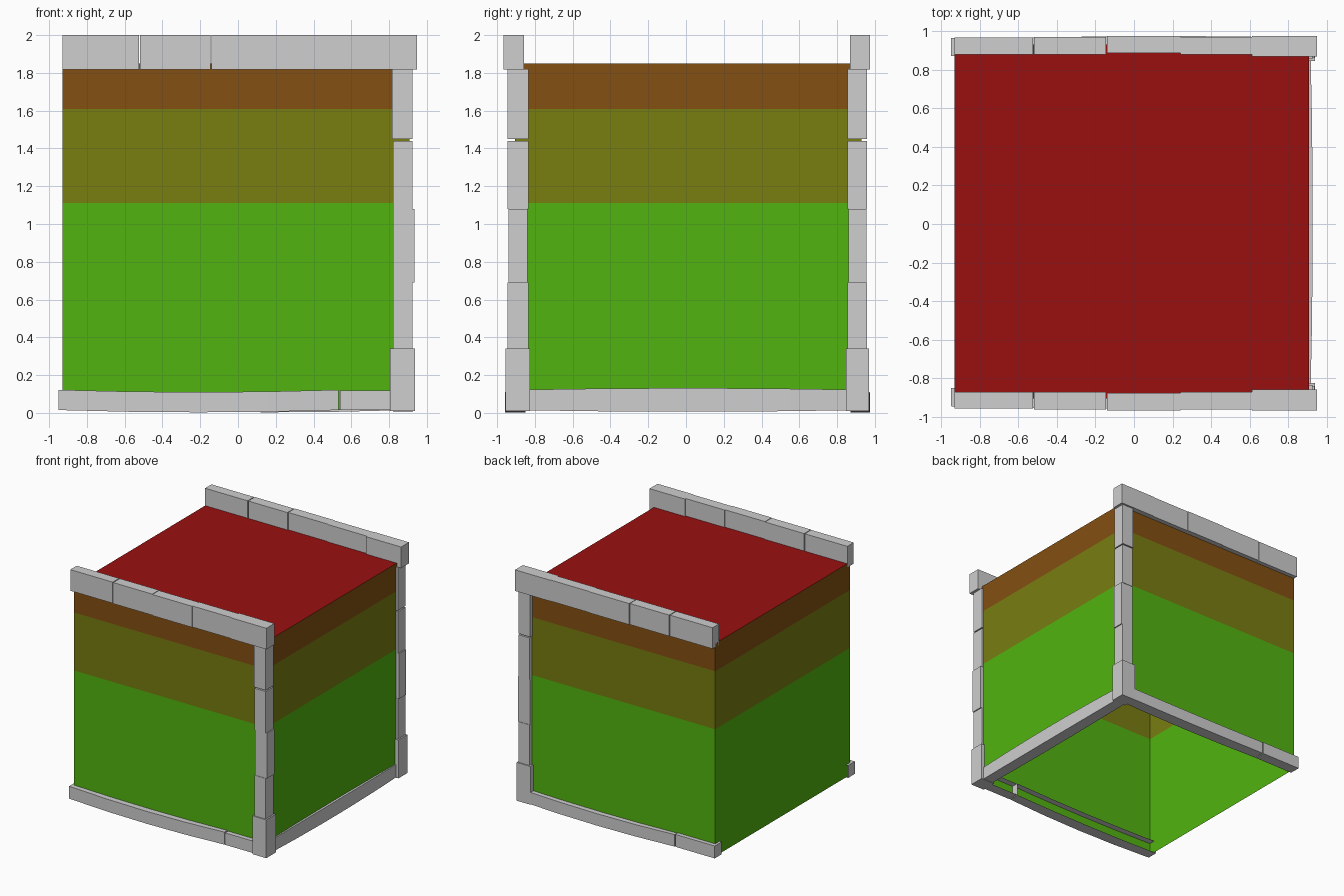
import bpy, bmesh

old = bpy.data.objects.get("Cube")
if old:
    bpy.data.objects.remove(old, do_unlink=True)


def material(name, rgb):
    m = bpy.data.materials.new(name)
    m.use_nodes = True
    m.diffuse_color = (*rgb, 1)
    bsdf = next(n for n in m.node_tree.nodes if n.type == 'BSDF_PRINCIPLED')
    bsdf.inputs["Base Color"].default_value = (*rgb, 1)
    return m


GREEN = material("grass green", (0.084, 0.456, 0.005))
OLIVE = material("olive", (0.188, 0.205, 0.005))
BROWN = material("earth brown", (0.23, 0.08, 0.006))
RED = material("deep red", (0.319, 0.005, 0.005))
STONE = material("stone grey", (0.62, 0.62, 0.62))


def finish(bm, name, mats):
    me = bpy.data.meshes.new(name)
    bm.to_mesh(me)
    bm.free()
    for m in mats:
        me.materials.append(m)
    ob = bpy.data.objects.new(name, me)
    bpy.context.collection.objects.link(ob)
    return ob


def loft(name, rings, mats, cap_start=True, cap_end=True, skip=()):
    """Join four-point rings with quads; skip lists sides left open."""
    bm = bmesh.new()
    vs = [[bm.verts.new(p) for p in r] for r in rings]
    for i, (a, b) in enumerate(zip(vs, vs[1:])):
        for k in range(4):
            if k not in skip:
                n = (k + 1) % 4
                f = bm.faces.new((a[k], a[n], b[n], b[k]))
                f.material_index = min(i, len(mats) - 1)
    if cap_start:
        bm.faces.new(vs[0][::-1])
    if cap_end:
        f = bm.faces.new(vs[-1])
        f.material_index = len(mats) - 1
    bmesh.ops.recalc_face_normals(bm, faces=bm.faces)
    return finish(bm, name, mats)


def rect(x0, x1, y0, y1, z):
    return [(x0, y0, z), (x1, y0, z), (x1, y1, z), (x0, y1, z)]


def block(name, x0, x1, y0, y1, z0, z1):
    loft(name, [rect(x0, x1, y0, y1, z) for z in (z0, z1)], [STONE])


# Main shell: colour bands up the walls, red roof, open underneath
loft("ground_block",
     [rect(-0.93, 0.907, -0.905, 0.93, z) for z in (0.015, 1.11, 1.61, 1.85, 1.85)][:4],
     [GREEN, OLIVE, BROWN], cap_start=False, cap_end=False)
roof = bmesh.new()
roof.faces.new([roof.verts.new(p) for p in rect(-0.93, 0.907, -0.905, 0.93, 1.85)])
finish(roof, "roof", [RED])

# Corner pillars of stacked blocks: bottom, top, x range, growth in y
STACK = [(0.01, 0.34, 0.805, 0.938, 0.01),
         (0.34, 0.69, 0.82, 0.925, 0),
         (0.69, 1.08, 0.82, 0.935, -0.004),
         (1.08, 1.44, 0.82, 0.925, 0),
         (1.45, 1.82, 0.815, 0.925, 0)]
for side, y0, y1 in (("front", -0.945, -0.835), ("back", 0.856, 0.959)):
    for i, (z0, z1, x0, x1, g) in enumerate(STACK):
        block(f"{side}_pillar_block_{i + 1}", x0, x1, y0 - g, y1 + g, z0, z1)

# Top rails: x range, outward and inward shifts
RAIL = [(-0.93, -0.525, 0, 0), (-0.518, -0.145, 0.004, 0),
        (-0.14, 0.24, 0.01, -0.006), (0.24, 0.612, 0.004, 0),
        (0.612, 0.948, 0.01, 0.012)]
for i, (x0, x1, out, inn) in enumerate(RAIL):
    block(f"front_rail_{i + 1}", x0, x1, -0.957 - out, -0.87 + inn, 1.818, 2)
    block(f"back_rail_{i + 1}", x0, x1, 0.88 - inn, 0.967 + out * 0.8, 1.818, 2)


# Bottom beams: slightly bowed strips with an open inner side
def beam(name, start, end, place, sag, bow, z0=0.015, z1=0.122, steps=5):
    rings = []
    for i in range(steps + 1):
        t = i / steps
        s = start + (end - start) * t
        arc = 4 * t * (1 - t)
        out, dz = bow * arc, sag * arc
        rings.append([place(s, 0.045 + out, z0 - abs(dz)),
                      place(s, 0.045 + out, z1 + dz),
                      place(s, -0.05, z1 + dz),
                      place(s, -0.05, z0 - abs(dz))])
    loft(name, rings, [STONE], skip=(2,))


def front(s, d, z):
    return (s, -0.9 - d, z)


def back(s, d, z):
    return (s, 0.92 + d, z)


def side(s, d, z):
    return (0.87 + d, s, z)


for label, place in (("front", front), ("back", back)):
    cut = 0.535 if label == "front" else -0.57
    beam(f"{label}_beam_left", -0.95, cut - 0.004, place, -0.012, 0.012,
         steps=4 if label == "front" else 1)
    beam(f"{label}_beam_right", cut + 0.004, 0.9, place, -0.012, 0.01,
         z1=0.118, steps=1 if label == "front" else 4)
beam("side_beam", -0.9, 0.92, side, 0.009, 0.012)
